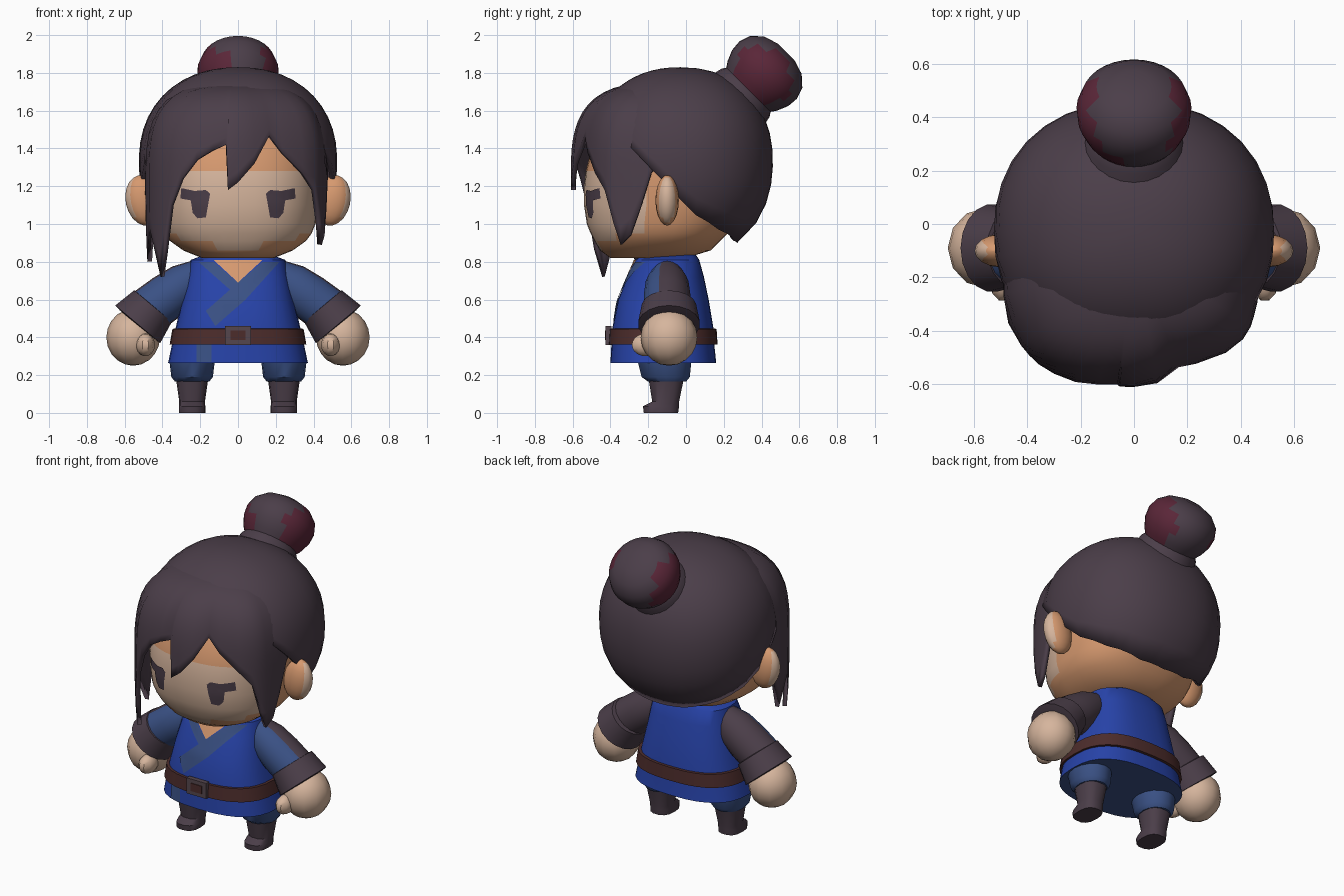
import bpy, bmesh
from math import sin, cos, pi, radians
from mathutils import Matrix, Vector
from mathutils.bvhtree import BVHTree

cube = bpy.data.objects.get("Cube")
if cube:
    bpy.data.objects.remove(cube, do_unlink=True)


# Materials
def material(name, hexa):
    srgb = [int(hexa[i:i + 2], 16) / 255 for i in (0, 2, 4)]
    col = [c / 12.92 if c < 0.04 else ((c + 0.055) / 1.055) ** 2.4 for c in srgb] + [1]
    m = bpy.data.materials.new(name)
    m.use_nodes = True
    m.diffuse_color = col
    bsdf = m.node_tree.nodes["Principled BSDF"]
    bsdf.inputs["Base Color"].default_value = col
    bsdf.inputs["Roughness"].default_value = 0.9
    return m


DARK = material("dark_plum", "4B3E49")
MAROON = material("maroon", "5A2638")
SKIN = material("light_skin", "D6B59D")
TAN = material("tan_skin", "D6996F")
BLUE = material("royal_blue", "2743A9")
SLATE = material("slate_blue", "3A5185")
BROWN = material("belt_brown", "4C2C2B")
BUCKLE = material("buckle_grey", "55464D")
parts = []


# Mesh helpers
def make(name, verts, faces, mat, ref=None):
    bm = bmesh.new()
    vs = [bm.verts.new(v) for v in verts]
    for f in faces:
        bm.faces.new([vs[i] for i in f])
    bmesh.ops.remove_doubles(bm, verts=bm.verts, dist=0.0005)
    bmesh.ops.recalc_face_normals(bm, faces=bm.faces)
    if ref is not None:
        facing = sum(f.normal.dot(f.calc_center_median() - Vector(ref)) * f.calc_area() for f in bm.faces)
        if facing < 0:
            bmesh.ops.reverse_faces(bm, faces=bm.faces)
    me = bpy.data.meshes.new(name)
    bm.to_mesh(me)
    bm.free()
    me.materials.append(mat)
    ob = bpy.data.objects.new(name, me)
    bpy.context.collection.objects.link(ob)
    parts.append(ob)
    return ob


def power(v, p):
    return (1 if v >= 0 else -1) * abs(v) ** (2 / p)


def loft(name, rings, mat, mtx=Matrix(), n=28, p=2.0):
    """Closed body through rings of (height, half width, front y, back y) or (height, radius)."""
    verts, faces = [], []
    for ring in rings:
        z, hx, yf, yb = ring if len(ring) == 4 else (ring[0], ring[1], -ring[1], ring[1])
        for i in range(n):
            t = 2 * pi * i / n
            y = (yf + yb) / 2 + (yb - yf) / 2 * power(sin(t), p)
            verts.append(mtx @ Vector((hx * power(cos(t), p), y, z)))
    for k in range(len(rings) - 1):
        for i in range(n):
            j = (i + 1) % n
            faces.append((k * n + i, k * n + j, k * n + n + j, k * n + n + i))
    top = (len(rings) - 1) * n
    faces += [tuple(range(n)), tuple(range(top, top + n))]
    return make(name, verts, faces, mat)


def ball(name, loc, size, mat, tilt=0.0, n=16):
    rings = [(-cos(pi * k / 10), max(sin(pi * k / 10), 0.03)) for k in range(11)]
    mtx = Matrix.Translation(loc) @ Matrix.Rotation(tilt, 4, 'Y') @ Matrix.Diagonal((*size, 1))
    return loft(name, rings, mat, mtx, n)


def paint(ob, mat, rule):
    ob.data.materials.append(mat)
    for f in ob.data.polygons:
        if rule(f.center, f.normal):
            f.material_index = len(ob.data.materials) - 1


def decal(name, outline, target, mat, gap=0.006):
    """Thin patch drawn in the front plane and laid onto the target."""
    tree = BVHTree.FromPolygons([v.co for v in target.data.vertices],
                                [tuple(f.vertices) for f in target.data.polygons])
    ob = make(name, [(x, -1, z) for x, z in outline], [range(len(outline))], mat, (0, 5, 1))
    bm = bmesh.new()
    bm.from_mesh(ob.data)
    bmesh.ops.triangulate(bm, faces=bm.faces)
    bmesh.ops.subdivide_edges(bm, edges=bm.edges, cuts=3, use_grid_fill=True)
    for v in bm.verts:
        hit = tree.ray_cast(Vector((v.co.x, -2, v.co.z)), Vector((0, 1, 0)))[0]
        v.co.y = (hit.y if hit else -0.1) - gap
    bm.to_mesh(ob.data)
    bm.free()


def hair_shell(name, columns, centre, a, b, up, low, p, q, rows=14):
    """Domed shell; columns are (angle from front, lower edge height, radius factor)."""
    verts, faces = [], []
    for deg, edge, r in columns:
        t = radians(deg)
        plan = r * (abs(sin(t) / a) ** p + abs(cos(t) / b) ** p) ** (-1 / p)
        for k in range(rows + 1):
            z = edge + (centre[2] + up - edge) * sin(pi / 2 * k / rows)
            dz = z - centre[2]
            s = plan * max(0, 1 - abs(dz / (up if dz > 0 else low)) ** q) ** (1 / q)
            verts.append((centre[0] + s * sin(t), centre[1] - s * cos(t), z))
    m = rows + 1
    for c in range(len(columns) - 1):
        for k in range(rows):
            i = c * m + k
            quad = (i, i + m, i + m + 1, i + 1)
            faces.append(quad if k < rows - 1 else quad[:3])
    ob = make(name, verts, faces, DARK, centre)
    mod = ob.modifiers.new("thickness", 'SOLIDIFY')
    mod.thickness, mod.offset = 0.025, -1


def interp(keys, x):
    for (x0, y0), (x1, y1) in zip(keys, keys[1:]):
        if x <= x1:
            return y0 + (y1 - y0) * (x - x0) / (x1 - x0)


# Head: light face, tan jaw, forehead and nape
head = loft("head", [(0.82, 0.19, -0.40, 0.0), (0.86, 0.29, -0.455, 0.13), (0.91, 0.36, -0.485, 0.18),
                     (0.95, 0.39, -0.505, 0.22), (1.0, 0.41, -0.525, 0.25), (1.1, 0.425, -0.54, 0.3),
                     (1.2, 0.43, -0.54, 0.3), (1.28, 0.43, -0.53, 0.3), (1.4, 0.42, -0.50, 0.3),
                     (1.5, 0.37, -0.44, 0.28), (1.62, 0.25, -0.3, 0.2)], TAN, n=40, p=2.4)
paint(head, SKIN, lambda c, n: 0.86 + 0.22 * abs(c.x) < c.z < 1.28 and c.y < -0.2)
loft("neck", [(0.76, 0.14, -0.25, 0.02), (0.9, 0.14, -0.25, 0.04)], TAN)

# Eyes and ears
eye = [(0.148, 1.16), (0.17, 1.18), (0.23, 1.175), (0.3, 1.19), (0.305, 1.135), (0.25, 1.125),
       (0.24, 1.06), (0.215, 1.03), (0.17, 1.035)]
for s, side in ((1, "left"), (-1, "right")):
    decal(side + "_eye", [(s * x, z) for x, z in eye], head, DARK)
    ear = ball(side + "_ear", (s * 0.5, -0.1, 1.125), (0.095, 0.062, 0.135), TAN, s * 0.2)
    paint(ear, SKIN, lambda c, n: s * n.x > 0.55)

# Hair cap and swept fringe with side locks
edge = [(0, 1.5), (55, 1.45), (70, 1.32), (85, 1.18), (97, 1.06), (120, 0.97), (150, 0.91), (180, 0.9)]
hair_shell("hair_cap", [(d, interp(edge, abs(d)), 1) for d in range(-180, 181, 10)],
           (0, -0.03, 1.33), 0.525, 0.49, 0.5, 0.52, 2.2, 2.2)
fringe = [(-105, 1.4, 1), (-90, 1.28, 1), (-80, 1.08, 1.03), (-71, 0.8, 1.05), (-60, 0.98, 1.08), (-50, 0.72, 1.08),
          (-45, 0.87, 1.08), (-40, 1.1, 1.08), (-33, 1.24, 1.07), (-24, 1.34, 1.06), (-15, 1.39, 1.04),
          (-7, 1.42, 1.03), (-6, 1.18, 1.03), (0, 1.22, 1.03), (10, 1.32, 1.01), (21, 1.47, 0.95), (29, 1.38, 0.95),
          (42, 1.27, 1), (51, 1.18, 1.03), (57, 1.0, 1.03), (61, 0.89, 1.02), (67, 0.94, 1.01), (73, 1.08, 1),
          (80, 1.27, 1), (90, 1.36, 1), (105, 1.45, 1)]
hair_shell("fringe", fringe, (0, -0.1, 1.25), 0.48, 0.495, 0.5, 1.2, 2.35, 3)

# Top bun with collar
lean = Matrix.Translation((0, 0.28, 1.66)) @ Matrix.Rotation(radians(-45), 4, 'X')
loft("bun_collar", [(-0.1, 0.23), (-0.02, 0.195), (0.05, 0.18), (0.08, 0.16), (0.085, 0.13)], DARK, lean, 24)
bun = loft("bun", [(0.05, 0.15), (0.1, 0.185), (0.16, 0.21), (0.22, 0.215), (0.28, 0.195), (0.33, 0.14), (0.355, 0.06)],
           DARK, lean, 32)
paint(bun, MAROON, lambda c, n: abs(n.x) > 0.62 or (c.x < -0.03 and n.y < -0.1 and c.z < 1.9))

# Tunic, collar and belt
tunic = loft("tunic", [(0.265, 0.37, -0.4, 0.16), (0.36, 0.35, -0.395, 0.15), (0.45, 0.33, -0.39, 0.145),
                       (0.6, 0.295, -0.36, 0.12), (0.72, 0.27, -0.31, 0.095), (0.81, 0.25, -0.27, 0.07),
                       (0.84, 0.17, -0.22, 0.05)], BLUE, n=32, p=2.6)
paint(tunic, SLATE, lambda c, n: n.z < -0.9)
decal("neck_opening", [(-0.13, 0.81), (0.13, 0.81), (0, 0.69)], tunic, TAN)
decal("lower_lapel", [(-0.21, 0.8), (-0.13, 0.8), (0, 0.69), (-0.04, 0.65)], tunic, SLATE)
decal("upper_lapel", [(0.13, 0.8), (0, 0.69), (-0.17, 0.54), (-0.12, 0.46), (0.04, 0.6), (0.22, 0.8)], tunic, SLATE)
decal("sash_end", [(-0.22, 0.27), (-0.14, 0.27), (-0.14, 0.37), (-0.22, 0.37)], tunic, SLATE)
loft("belt", [(0.36, 0.33, -0.38, 0.14), (0.362, 0.362, -0.41, 0.167), (0.445, 0.347, -0.405, 0.162),
              (0.447, 0.32, -0.38, 0.13)], BROWN, n=32, p=2.6)
for name, size, y, mat in (("buckle", (0.14, 0.03, 0.1), -0.41, BUCKLE), ("buckle_centre", (0.08, 0.008, 0.05), -0.426, BROWN)):
    bpy.ops.mesh.primitive_cube_add(size=1, location=(0, y, 0.41))
    ob = bpy.context.object
    ob.name, ob.scale = name, size
    ob.data.materials.append(mat)
    parts.append(ob)

# Arms and legs
for s, side in ((1, "left"), (-1, "right")):
    arm = Matrix.Translation((s * 0.2, -0.1, 0.74)) @ Matrix.Rotation(s * radians(125.8), 4, 'Y')
    sleeve = loft(side + "_sleeve", [(0, 0.08), (0.1, 0.115), (0.22, 0.125), (0.34, 0.125)], DARK, arm, 18)
    paint(sleeve, SLATE, lambda c, n: n.y < -0.3)
    wrist = Matrix.Translation((s * 0.45, -0.09, 0.565)) @ Matrix.Rotation(s * radians(140), 4, 'Y')
    loft(side + "_cuff", [(-0.005, 0.11), (0, 0.13, -0.145, 0.145), (0.125, 0.155, -0.165, 0.165), (0.13, 0.12)],
         DARK, wrist, 18)
    ball(side + "_hand", (s * 0.555, -0.09, 0.4), (0.142, 0.15, 0.15), SKIN, n=12)
    ball(side + "_thumb", (s * 0.49, -0.215, 0.36), (0.05, 0.075, 0.06), SKIN, n=10)
    leg = Matrix.Translation((s * 0.243, 0, 0))
    loft(side + "_trouser", [(0.165, 0.09, -0.2, 0.0), (0.19, 0.11, -0.235, 0.02), (0.29, 0.122, -0.26, 0.03)], SLATE, leg, 16)
    loft(side + "_boot", [(0, 0.07, -0.225, -0.04), (0.035, 0.07, -0.23, -0.035), (0.06, 0.068, -0.18, -0.035),
                          (0.18, 0.085, -0.2, -0.01)], DARK, leg, 14, 2.6)

# Shading
bpy.ops.object.select_all(action='DESELECT')
for ob in parts:
    ob.select_set(True)
bpy.context.view_layer.objects.active = parts[0]
bpy.ops.object.shade_smooth_by_angle(angle=radians(40))
